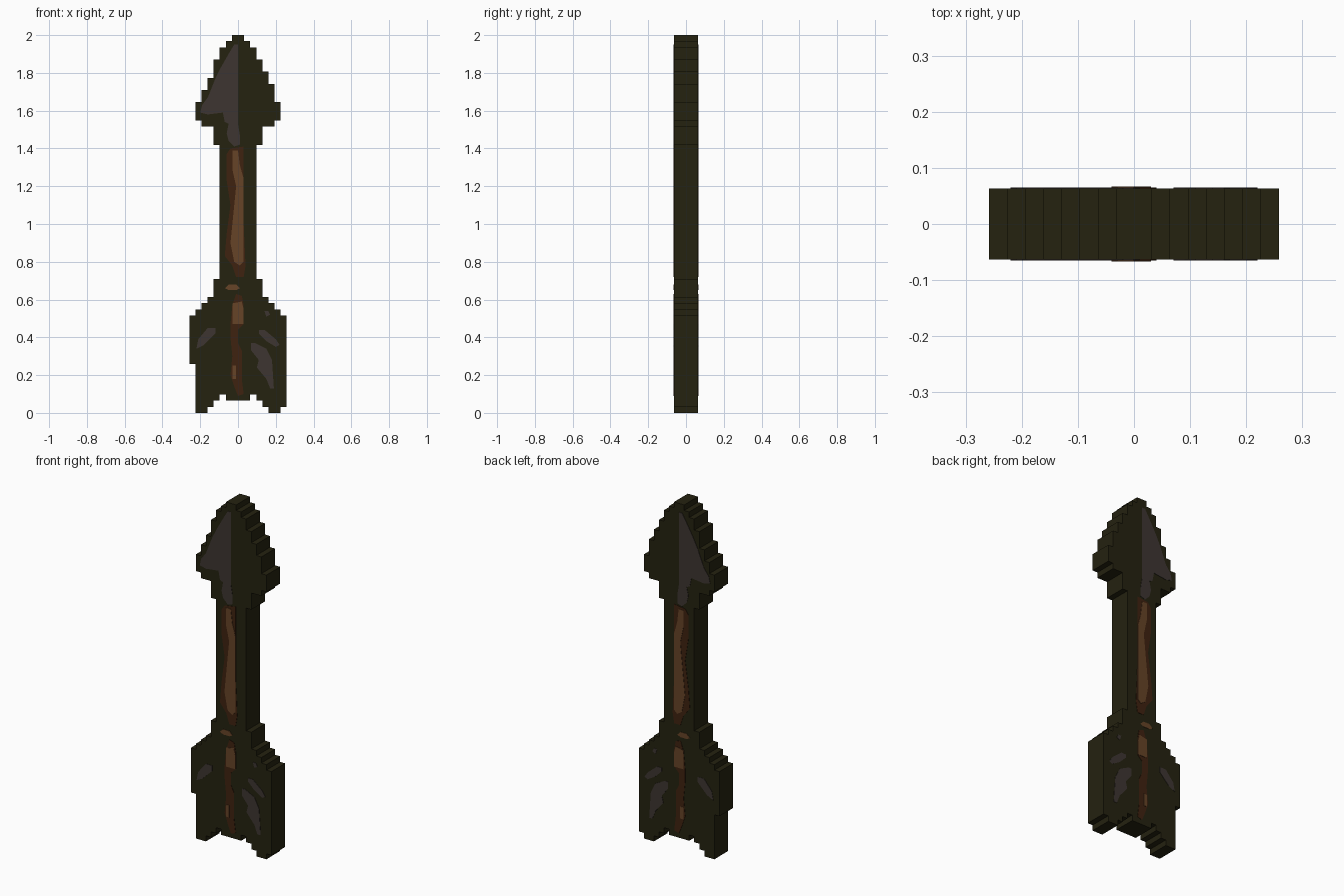
import bpy
import bmesh

default = bpy.data.objects.get("Cube")
if default:
    bpy.data.objects.remove(default, do_unlink=True)

PIXEL = 1 / 31
HALF_DEPTH = 0.063


def make_material(name, color):
    mat = bpy.data.materials.new(name)
    mat.use_nodes = True
    mat.diffuse_color = (*color, 1)
    mat.node_tree.nodes["Principled BSDF"].inputs["Base Color"].default_value = (*color, 1)
    return mat


olive = make_material("dark olive", (0.018, 0.016, 0.005))
grey = make_material("warm grey", (0.047, 0.036, 0.031))
dark_wood = make_material("dark wood", (0.049, 0.016, 0.005))
light_wood = make_material("light wood", (0.133, 0.057, 0.02))


def finish(bm, name, mat):
    bmesh.ops.recalc_face_normals(bm, faces=bm.faces)
    mesh = bpy.data.meshes.new(name)
    bm.to_mesh(mesh)
    bm.free()
    mesh.materials.append(mat)
    obj = bpy.data.objects.new(name, mesh)
    bpy.context.collection.objects.link(obj)
    return obj


def thicken(bm, faces, distance):
    """Extrude the faces along y into a closed solid."""
    result = bmesh.ops.extrude_face_region(bm, geom=faces, use_keep_orig=True)
    verts = [v for v in result["geom"] if isinstance(v, bmesh.types.BMVert)]
    bmesh.ops.translate(bm, verts=verts, vec=(0, distance, 0))


def stepped_body(name, bands, top_row, mat):
    """Stack bands of (row count, spans) downwards as blocky pixels, then thicken."""
    bm = bmesh.new()
    row = top_row
    for count, *spans in bands:
        for _ in range(count):
            row -= 1
            for left, right in spans:
                for col in range(left, right):
                    corners = ((col, row), (col + 1, row), (col + 1, row + 1), (col, row + 1))
                    bm.faces.new([bm.verts.new((x * PIXEL / 2 * 2, -HALF_DEPTH, z * PIXEL))
                                  for x, z in corners])
    bmesh.ops.remove_doubles(bm, verts=bm.verts, dist=PIXEL / 10)
    thicken(bm, bm.faces[:], 2 * HALF_DEPTH)
    return finish(bm, name, mat)


def painted_patch(name, points, mat, thickness=0.002):
    """Thin matching plates on the front and the back; points in hundredths."""
    bm = bmesh.new()
    for side in (-1, 1):
        face = bm.faces.new([bm.verts.new((x / 100, side * HALF_DEPTH, z / 100))
                             for x, z in points])
        thicken(bm, [face], side * thickness)
    return finish(bm, name, mat)


def centred(*pairs):
    return [(count, (-half, half)) for count, half in pairs]


# Blocky silhouette: head, shaft, collar and tail fins
head = centred((1, 1), (1, 2), (2, 3), (2, 4)) + [(1, (-4, 5)), (1, (-5, 5)), (1, (-5, 6))]
head += centred((2, 6), (3, 7), (1, 6), (3, 4))
shaft = centred((22, 3))
fins = centred((3, 4), (1, 5), (1, 6), (1, 7), (8, 8)) + [
    (5, (-7, 8)),
    (1, (-7, -3), (-2, 2), (3, 8)),
    (1, (-7, -4), (4, 8)),
    (1, (-7, -5), (5, 7)),
]
stepped_body("arrow_body", head + shaft + fins, 62, olive)

# Highlight on one half of the head
painted_patch("head_highlight", [
    (0, 195), (-2, 195), (-5, 190), (-9, 183), (-12, 177), (-14, 172), (-16, 167),
    (-19, 163), (-20, 159), (-16, 158), (-8, 159), (-7, 154), (-5, 153), (-6, 148),
    (-5, 144), (-2, 141), (1, 142), (1, 147), (0, 153)], grey)

# Wood along the shaft
painted_patch("shaft_wood", [
    (-4, 140), (3, 141), (3, 100), (4, 78), (3, 72), (-1, 72), (-3, 78), (-7, 83),
    (-6, 95), (-4, 110), (-6, 123), (-6, 137)], dark_wood)
painted_patch("shaft_wood_highlight", [
    (-3, 139), (0, 139), (1, 131), (3, 124), (3, 80), (1, 78), (-2, 80), (-4, 90),
    (-3, 100), (-2, 110), (-1, 120), (-3, 129)], light_wood, 0.004)

# Wood between the fins
painted_patch("collar_spot", [
    (-7, 66), (-5, 68), (-1, 68), (1, 66), (-1, 65), (-5, 65)], light_wood)
painted_patch("tail_wood", [
    (-1, 63), (2, 62), (3, 57), (3, 47), (0, 44), (0, 37), (2, 33), (2, 18), (3, 10),
    (0, 9), (-2, 14), (-4, 20), (-3, 30), (-4, 40), (-4, 47), (-3, 57)], dark_wood)
painted_patch("tail_wood_highlight", [
    (-3, 58), (2, 59), (3, 55), (3, 47), (-3, 47)], light_wood, 0.004)
painted_patch("tail_wood_spot", [
    (-3, 25), (-1, 25), (-1, 18), (-3, 18)], light_wood, 0.004)

# Grey marks on the fins
painted_patch("right_fin_mark", [
    (-22, 34), (-21, 39), (-16, 45), (-12, 45), (-12, 42), (-18, 36)], grey)
painted_patch("left_fin_upper_mark", [
    (11, 44), (14, 44), (20, 39), (22, 36), (20, 35), (15, 38), (11, 42)], grey)
painted_patch("left_fin_large_mark", [
    (7, 37), (9, 37), (15, 34), (18, 28), (19, 13), (17, 13), (15, 18), (10, 24),
    (11, 28), (7, 33)], grey)
painted_patch("left_fin_small_mark", [
    (14, 54), (16, 54), (17, 52), (15, 51)], grey)
